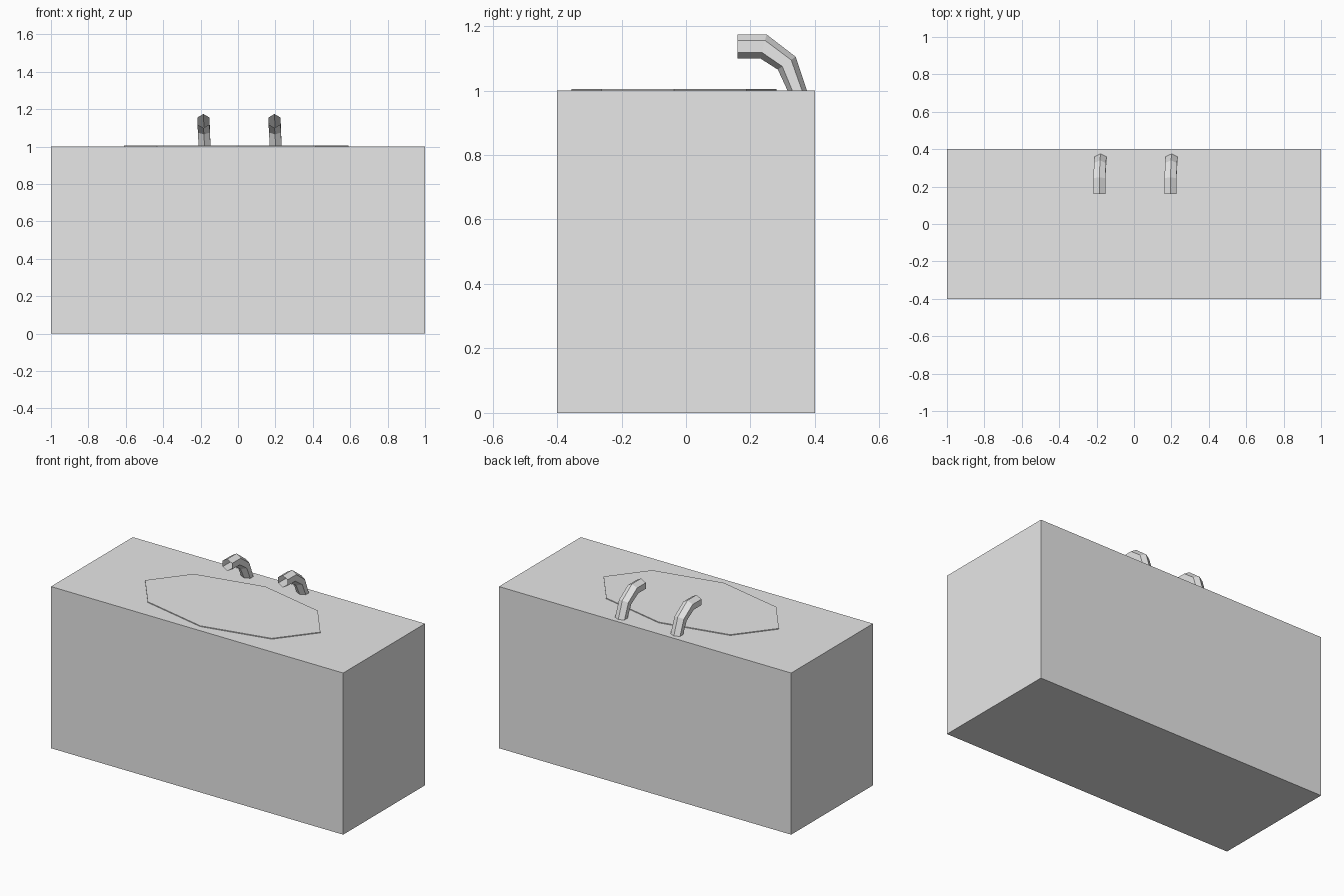
import bpy, bmesh, math
from mathutils import Vector

default = bpy.data.objects.get("Cube")
if default:
    bpy.data.objects.remove(default)

grey = bpy.data.materials.new("plain_grey")
grey.use_nodes = True
COLOUR = (0.8, 0.8, 0.8, 1)
grey.diffuse_color = COLOUR
grey.node_tree.nodes["Principled BSDF"].inputs["Base Color"].default_value = COLOUR


def finish(bm, name):
    """Turn a bmesh into a flat-shaded grey object."""
    bmesh.ops.recalc_face_normals(bm, faces=bm.faces)
    mesh = bpy.data.meshes.new(name)
    bm.to_mesh(mesh)
    bm.free()
    mesh.materials.append(grey)
    obj = bpy.data.objects.new(name, mesh)
    bpy.context.collection.objects.link(obj)
    return obj


# Counter block
bm = bmesh.new()
bmesh.ops.create_cube(bm, size=1)
bmesh.ops.scale(bm, vec=(2, 0.8, 1), verts=bm.verts)
bmesh.ops.translate(bm, vec=(0, 0, 0.5), verts=bm.verts)
finish(bm, "counter")

# Thin eight-sided basin plate on the counter
bm = bmesh.new()
bmesh.ops.create_circle(bm, cap_ends=True, segments=8, radius=1)
bmesh.ops.scale(bm, vec=(0.6, 0.318, 1), verts=bm.verts)
bmesh.ops.translate(bm, vec=(-0.01, -0.037, 1), verts=bm.verts)
lifted = bmesh.ops.extrude_face_region(bm, geom=bm.faces[:])["geom"]
bmesh.ops.translate(bm, vec=(0, 0, 0.005),
                    verts=[v for v in lifted if isinstance(v, bmesh.types.BMVert)])
finish(bm, "basin")

# Each tap is an open six-sided pipe; sections give the sideways lean,
# then the inner and outer points of the bend in (y, z)
SECTIONS = [
    (0.0, (0.16, 1.1), (0.16, 1.174)),
    (0.0, (0.23, 1.1), (0.25, 1.174)),
    (0.003, (0.285, 1.065), (0.34, 1.105)),
    (0.006, (0.315, 1.0), (0.375, 1.0)),
]
HALF_WIDTH = 0.032


def tap(name, x):
    bm = bmesh.new()
    rings = []
    for lean, inner, outer in SECTIONS:
        low, high = Vector((x + lean, *inner)), Vector((x + lean, *outer))
        ring = []
        for i in range(6):
            angle = i * math.pi / 3
            point = low.lerp(high, 0.5 + 0.5 * math.cos(angle))
            point.x += HALF_WIDTH * math.sin(angle) / math.sin(math.pi / 3)
            ring.append(bm.verts.new(point))
        rings.append(ring)
    for a, b in zip(rings, rings[1:]):
        for i in range(6):
            j = (i + 1) % 6
            bm.faces.new((a[i], a[j], b[j], b[i]))
    finish(bm, name)


tap("right_tap", -0.185)
tap("left_tap", 0.195)
